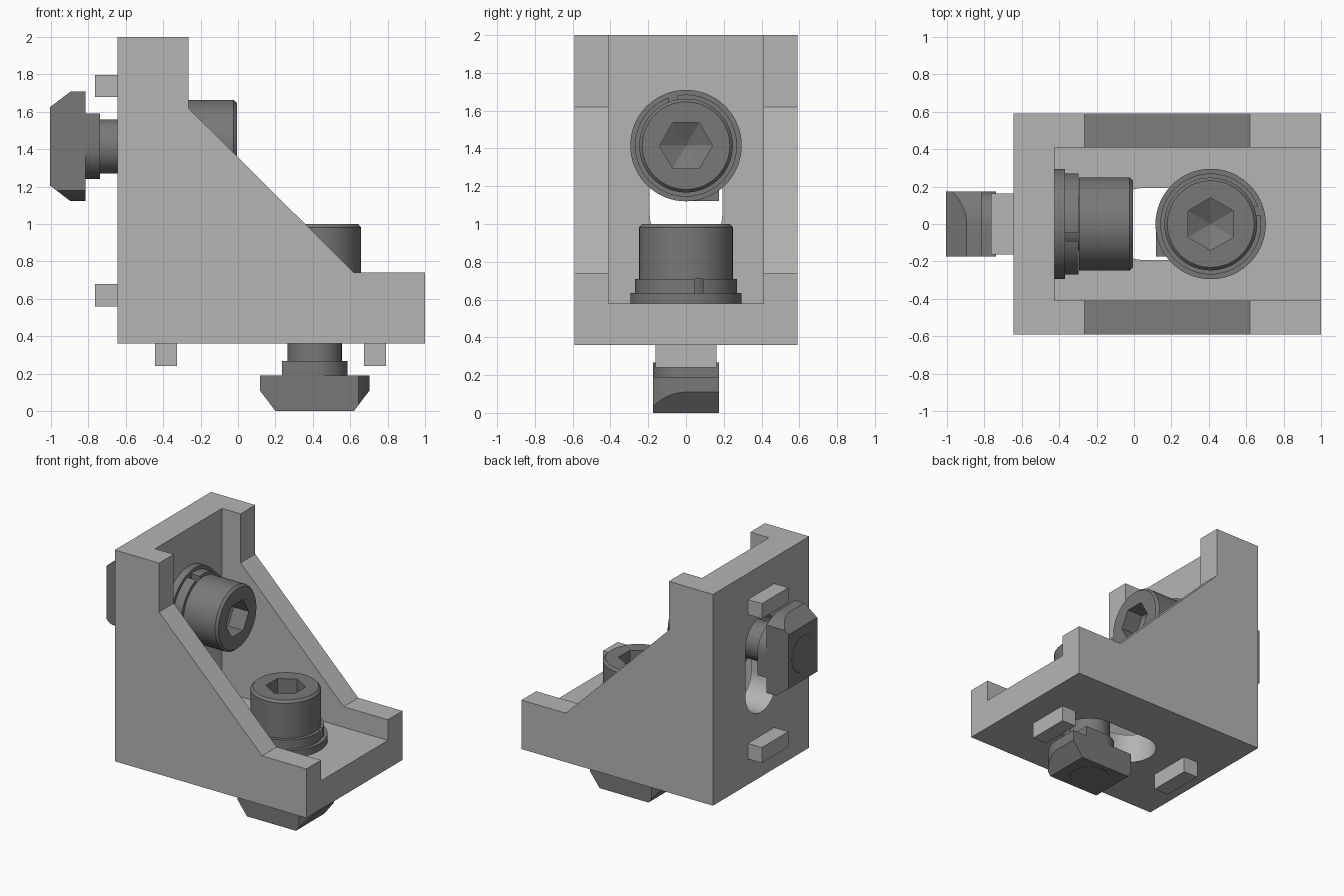
import bpy, bmesh
from math import asin, cos, pi, sin
from mathutils import Matrix, Vector

cube = bpy.data.objects.get("Cube")
if cube:
    bpy.data.objects.remove(cube, do_unlink=True)


def material(name, value):
    mat = bpy.data.materials.new(name)
    mat.use_nodes = True
    colour = (value, value, value, 1)
    mat.diffuse_color = colour
    mat.node_tree.nodes["Principled BSDF"].inputs["Base Color"].default_value = colour
    return mat


LIGHT = material("light grey metal", 0.46)
DARK = material("dark grey steel", 0.19)


def finish(bm, name, mat, matrix):
    bmesh.ops.recalc_face_normals(bm, faces=bm.faces)
    bm.transform(matrix)
    mesh = bpy.data.meshes.new(name)
    bm.to_mesh(mesh)
    bm.free()
    mesh.materials.append(mat)
    obj = bpy.data.objects.new(name, mesh)
    bpy.context.collection.objects.link(obj)
    return obj


def prism(name, points, low, high, mat, matrix=Matrix(), along="Z"):
    """Extrude a 2D outline along z, or an x-z outline along y."""
    place = (lambda a, b, c: (a, b, c)) if along == "Z" else (lambda a, b, c: (a, c, b))
    bm = bmesh.new()
    face = bm.faces.new([bm.verts.new(place(a, b, low)) for a, b in points])
    new = bmesh.ops.extrude_face_region(bm, geom=[face])["geom"]
    move = Vector(place(0, 0, high - low))
    bmesh.ops.translate(bm, vec=move, verts=[v for v in new if isinstance(v, bmesh.types.BMVert)])
    return finish(bm, name, mat, matrix)


def box(name, x, y, z, mat, matrix=Matrix()):
    outline = [(x[0], y[0]), (x[1], y[0]), (x[1], y[1]), (x[0], y[1])]
    return prism(name, outline, z[0], z[1], mat, matrix)


def lathe(name, profile, mat, matrix):
    bm = bmesh.new()
    verts = [bm.verts.new((r, 0, z)) for r, z in profile]
    edges = [bm.edges.new(pair) for pair in zip(verts, verts[1:])]
    bmesh.ops.spin(bm, geom=verts + edges, axis=(0, 0, 1), cent=(0, 0, 0),
                   angle=2 * pi, steps=64)
    bmesh.ops.remove_doubles(bm, verts=bm.verts, dist=0.0001)
    return finish(bm, name, mat, matrix)


def boolean(obj, cutter, operation="DIFFERENCE"):
    cutter.hide_render = True
    mod = obj.modifiers.new("cut", "BOOLEAN")
    mod.operation, mod.object, mod.solver = operation, cutter, "EXACT"
    bpy.context.view_layer.objects.active = obj
    bpy.ops.object.modifier_apply(modifier=mod.name)
    bpy.data.objects.remove(cutter, do_unlink=True)


def smooth(obj):
    bpy.ops.object.select_all(action="DESELECT")
    obj.select_set(True)
    bpy.context.view_layer.objects.active = obj
    bpy.ops.object.shade_smooth_by_angle(angle=0.5)


def arc(radius, start, end, centre=0, steps=16):
    angles = [start + (end - start) * i / steps for i in range(steps + 1)]
    return [(centre + radius * cos(a), radius * sin(a)) for a in angles]


def half_turn_outline(length, width):
    """Rectangle with two opposite corners rounded so that it can turn."""
    a = asin(min(1, width / length))
    return ([(-length, -width)] + arc(length, -a, 0)
            + [(length, width)] + arc(length, pi - a, pi))


# Local frame of each plate: z = 0 on its outer face, bolt on the z axis
lower = Matrix.Translation((0.41, 0, 0.36))
upper = Matrix.Translation((-0.645, 0, 1.415)) @ Matrix(
    ((0, 0, 1, 0), (0, -1, 0, 0), (1, 0, 0, 0), (0, 0, 0, 1)))

# Gusseted corner bracket, hollowed between its side walls
side = [(-0.645, 0.36), (1, 0.36), (1, 0.74), (0.62, 0.74),
        (-0.265, 1.62), (-0.265, 2), (-0.645, 2)]
bracket = prism("corner_bracket", side, -0.59, 0.59, LIGHT, along="Y")
boolean(bracket, box("cavity_cutter", (-0.425, 2), (-0.41, 0.41), (0.58, 3), LIGHT))

for label, frame in (("lower", lower), ("upper", upper)):
    # Bolt slot
    slot = arc(0.193, -pi / 2, pi / 2) + arc(0.193, pi / 2, 1.5 * pi, centre=-0.36)
    boolean(bracket, prism("slot_cutter", slot, -0.1, 0.3, LIGHT, frame))

    # Locating tabs
    for end, x in (("inner", (-0.855, -0.735)), ("outer", (0.265, 0.382))):
        box(f"{label}_{end}_tab", x, (-0.162, 0.162), (-0.12, 0), LIGHT, frame)

    # Flat washer and split lock washer
    smooth(lathe(f"{label}_washer", [(0.15, 0.22), (0.295, 0.22), (0.295, 0.275),
                                     (0.15, 0.275), (0.15, 0.22)], DARK, frame))
    ring = lathe(f"{label}_lock_washer", [(0.15, 0.275), (0.27, 0.275), (0.27, 0.348),
                                          (0.15, 0.348), (0.15, 0.275)], DARK, frame)
    boolean(ring, box("gap_cutter", (0.1, 0.4), (0.045, 0.09), (0.2, 0.4), DARK, frame))
    smooth(ring)

    # Socket head bolt with a hexagonal recess and conical floor
    bolt = lathe(f"{label}_bolt", [(0, -0.361), (0.138, -0.361), (0.145, -0.354),
                                   (0.145, 0.35), (0.248, 0.35), (0.248, 0.622),
                                   (0.232, 0.64), (0, 0.64)], DARK, frame)
    bm = bmesh.new()
    rim = [Vector((0.14 * sin(i * pi / 3), 0.14 * cos(i * pi / 3), 0)) for i in range(6)]
    top, floor = [[bm.verts.new(p + Vector((0, 0, z))) for p in rim] for z in (0.7, 0.51)]
    tip = bm.verts.new((0, 0, 0.44))
    bm.faces.new(top)
    for i in range(6):
        j = (i + 1) % 6
        bm.faces.new((top[i], top[j], floor[j], floor[i]))
        bm.faces.new((floor[i], floor[j], tip))
    boolean(bolt, finish(bm, "hex_cutter", DARK, frame))
    smooth(bolt)

    # Half-turn slot nut with chamfered ends and a raised hub
    nut = prism(f"{label}_slot_nut", half_turn_outline(0.293, 0.175),
                -0.36, -0.17, DARK, frame)
    taper = [(-0.21, -0.36), (0.21, -0.36), (0.293, -0.25), (0.4, -0.25),
             (0.4, -0.1), (-0.4, -0.1), (-0.4, -0.25), (-0.293, -0.25)]
    boolean(nut, prism("taper_cutter", taper, -0.3, 0.3, DARK, frame, along="Y"), "INTERSECT")
    smooth(nut)
    smooth(prism(f"{label}_nut_hub", half_turn_outline(0.175, 0.175),
                 -0.17, -0.092, DARK, frame))

smooth(bracket)
